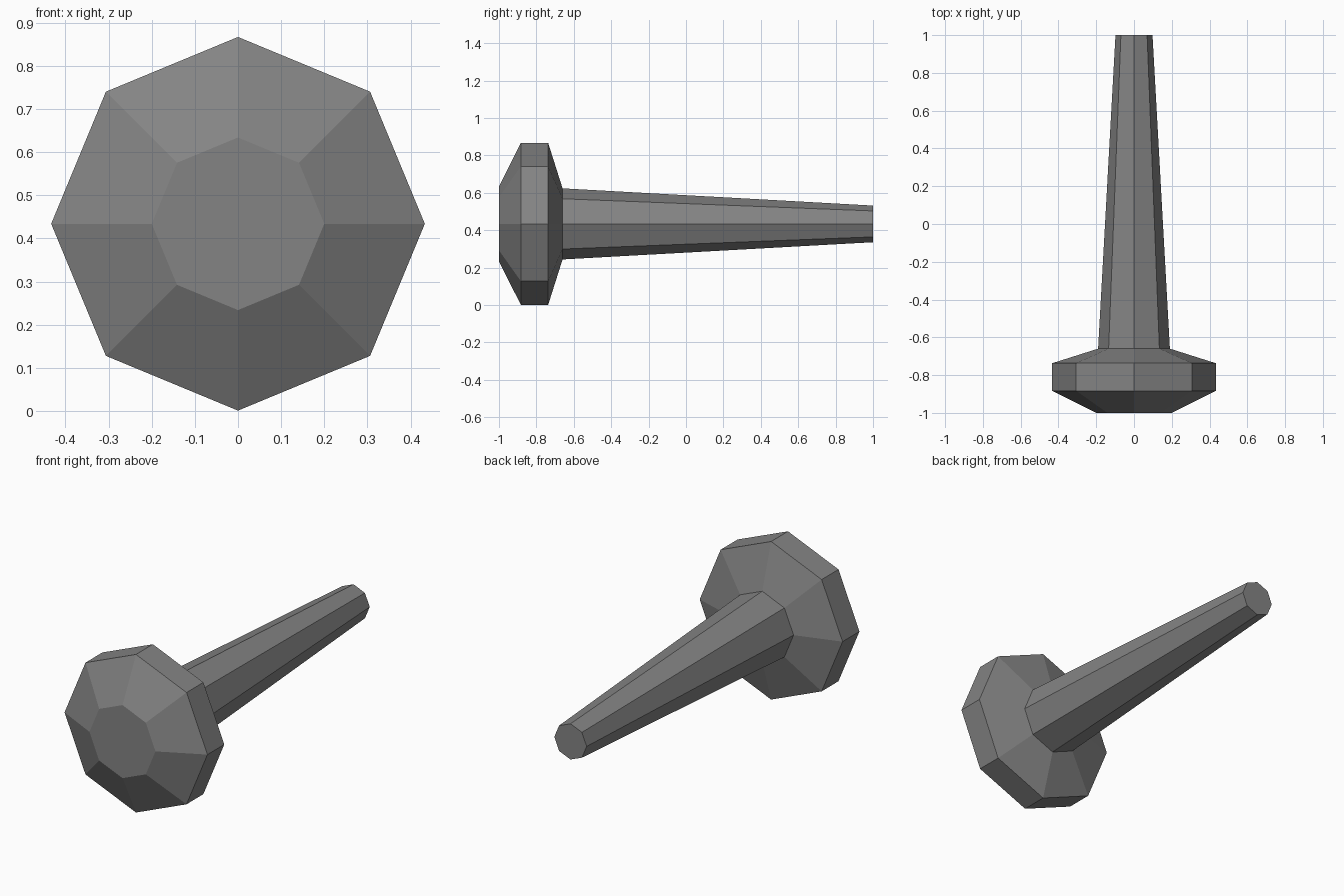
import bpy, bmesh, math

if "Cube" in bpy.data.objects:
    bpy.data.objects.remove(bpy.data.objects["Cube"])

SIDES = 8
AXIS_Z = 0.434

grey = bpy.data.materials.new("dark grey")
grey.diffuse_color = (0.23, 0.23, 0.23, 1)
grey.use_nodes = True
grey.node_tree.nodes["Principled BSDF"].inputs["Base Color"].default_value = grey.diffuse_color


def lathe(name, profile, cap_front, cap_back):
    """Eight-sided solid along y from (y, radius) pairs."""
    bm = bmesh.new()
    rings = []
    for y, r in profile:
        rings.append([bm.verts.new((r * math.sin(2 * math.pi * i / SIDES), y,
                                    AXIS_Z + r * math.cos(2 * math.pi * i / SIDES)))
                      for i in range(SIDES)])
    for a, b in zip(rings, rings[1:]):
        for i in range(SIDES):
            j = (i + 1) % SIDES
            bm.faces.new((a[i], a[j], b[j], b[i]))
    # winding: side faces and caps all point outwards
    if cap_front:
        bm.faces.new(list(reversed(rings[0])))
    if cap_back:
        bm.faces.new(rings[-1])
    for f in bm.faces:
        c = f.calc_center_median()
        mid = (profile[0][0] + profile[-1][0]) / 2
        f.normal_update()
        out = c.copy()
        out.y -= mid
        out.z -= AXIS_Z
        if f.normal.dot(out) < 0:
            f.normal_flip()
    mesh = bpy.data.meshes.new(name)
    bm.to_mesh(mesh)
    bm.free()
    mesh.materials.append(grey)
    obj = bpy.data.objects.new(name, mesh)
    bpy.context.collection.objects.link(obj)
    return obj


# Bevelled octagonal head, open where the handle joins
lathe("head", [(-1.0, 0.2), (-0.883, 0.433), (-0.737, 0.433), (-0.66, 0.19)], True, False)

# Tapered octagonal handle
lathe("handle", [(-0.66, 0.19), (1.0, 0.098)], False, True)
